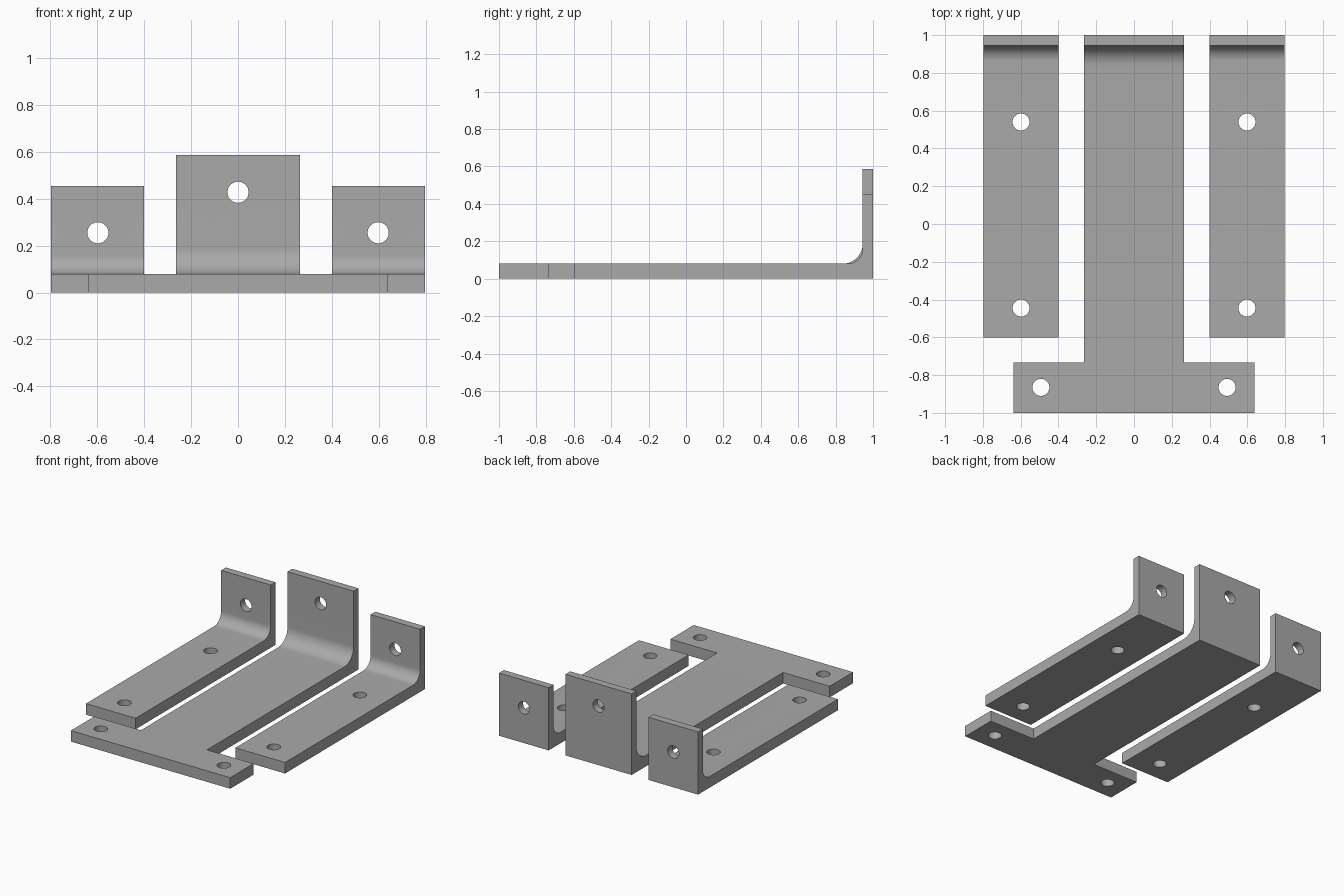
import bpy, bmesh, math
from mathutils import Matrix

cube = bpy.data.objects.get("Cube")
if cube:
    bpy.data.objects.remove(cube, do_unlink=True)

BASE, WALL, HOLE_R = 0.08, 0.055, 0.045

steel = bpy.data.materials.new("grey_metal")
steel.use_nodes = True
grey = (0.4, 0.4, 0.4, 1)
steel.diffuse_color = grey
steel.node_tree.nodes["Principled BSDF"].inputs["Base Color"].default_value = grey


def finish(name, bm):
    bmesh.ops.recalc_face_normals(bm, faces=bm.faces)
    mesh = bpy.data.meshes.new(name)
    bm.to_mesh(mesh)
    bm.free()
    mesh.materials.append(steel)
    obj = bpy.data.objects.new(name, mesh)
    bpy.context.collection.objects.link(obj)
    return obj


# L-shaped side profile with a filleted inner corner, extruded along x
def bracket(name, x0, x1, front, height, radius):
    inner = 1 - WALL
    points = [(front, 0), (1, 0), (1, height), (inner, height)]
    for i in range(17):
        a = math.pi / 2 * i / 16
        points.append((inner - radius + radius * math.cos(a),
                       BASE + radius - radius * math.sin(a)))
    points.append((front, BASE))
    bm = bmesh.new()
    face = bm.faces.new([bm.verts.new((x0, y, z)) for y, z in points])
    extruded = bmesh.ops.extrude_face_region(bm, geom=[face])
    verts = [v for v in extruded["geom"] if isinstance(v, bmesh.types.BMVert)]
    bmesh.ops.translate(bm, vec=(x1 - x0, 0, 0), verts=verts)
    return finish(name, bm)


def drill(location, upright):
    bm = bmesh.new()
    turn = Matrix() if upright else Matrix.Rotation(math.pi / 2, 4, "X")
    bmesh.ops.create_cone(bm, cap_ends=True, segments=48, radius1=HOLE_R,
                          radius2=HOLE_R, depth=0.3,
                          matrix=Matrix.Translation(location) @ turn)
    return finish("hole_cutter", bm)


def box(x0, x1, y0, y1, z0, z1):
    bm = bmesh.new()
    place = Matrix.Translation(((x0 + x1) / 2, (y0 + y1) / 2, (z0 + z1) / 2))
    size = Matrix.Diagonal((x1 - x0, y1 - y0, z1 - z0, 1))
    bmesh.ops.create_cube(bm, size=1, matrix=place @ size)
    return finish("notch_cutter", bm)


# Apply each cut, discard its cutter, then smooth only the curved areas
def cut(obj, cutters):
    bpy.ops.object.select_all(action="DESELECT")
    bpy.context.view_layer.objects.active = obj
    obj.select_set(True)
    for cutter in cutters:
        mod = obj.modifiers.new("cut", "BOOLEAN")
        mod.operation, mod.solver, mod.object = "DIFFERENCE", "EXACT", cutter
        bpy.ops.object.modifier_apply(modifier=mod.name)
        bpy.data.objects.remove(cutter, do_unlink=True)
    bpy.ops.object.shade_smooth_by_angle(angle=math.radians(30))


# Central T-shaped bracket: notches leave a wide foot at the front
centre = bracket("centre_bracket", -0.638, 0.638, -1, 0.587, 0.107)
cutters = [drill((0, 1, 0.428), False)]
for s in (-1, 1):
    x0, x1 = sorted((s * 0.265, s * 0.9))
    cutters.append(box(x0, x1, -0.733, 1.2, -0.2, 0.8))
    cutters.append(drill((s * 0.493, -0.865, 0), True))
cut(centre, cutters)

# Pair of narrower side brackets
for name, s in (("right_bracket", -1), ("left_bracket", 1)):
    x0, x1 = sorted((s * 0.4, s * 0.797))
    side = bracket(name, x0, x1, -0.6, 0.454, 0.08)
    cut(side, [drill((s * 0.598, 1, 0.255), False),
               drill((s * 0.598, 0.54, 0), True),
               drill((s * 0.598, -0.445, 0), True)])
